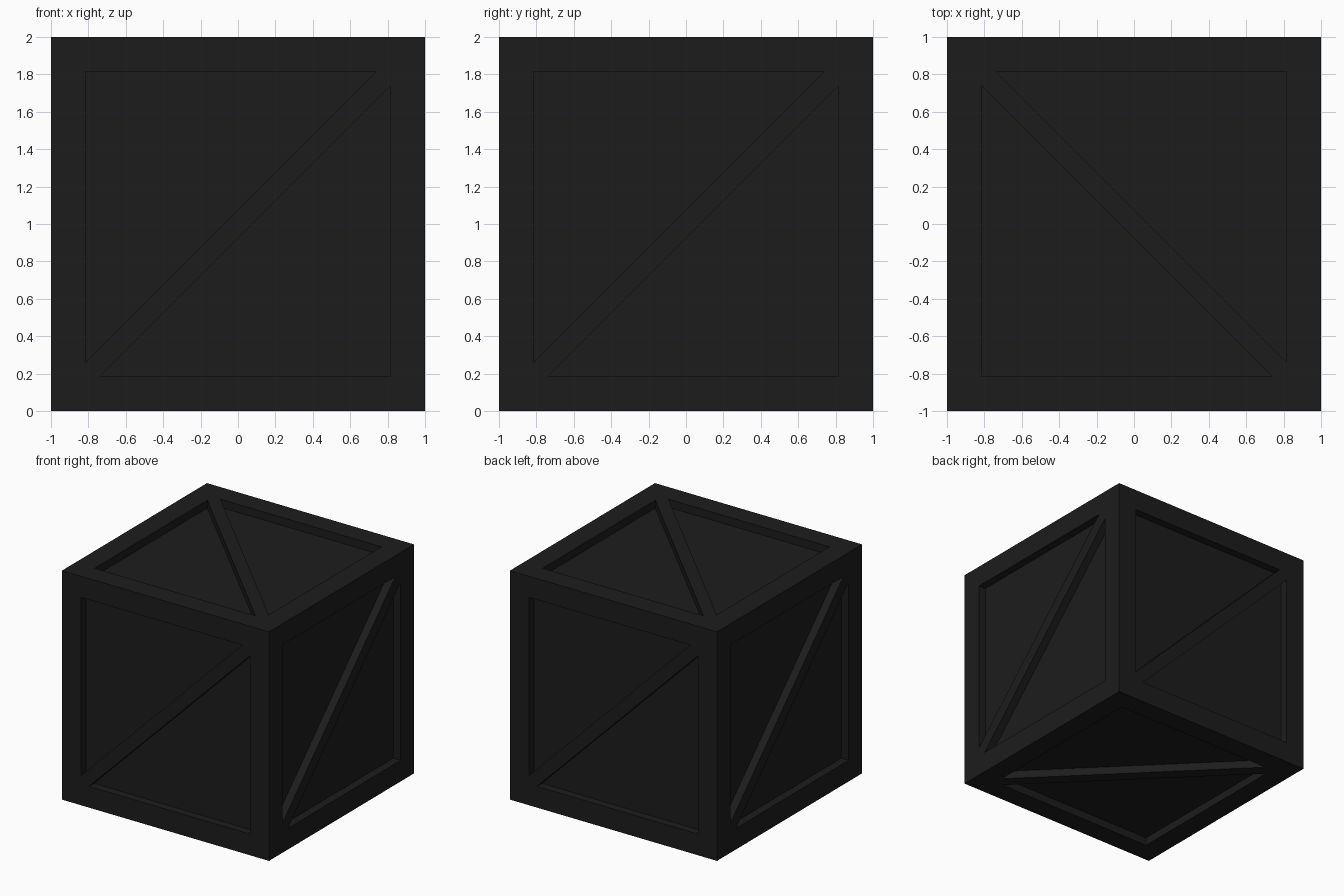
import bpy
import bmesh
from mathutils import Vector

if "Cube" in bpy.data.objects:
    bpy.data.objects.remove(bpy.data.objects["Cube"])

H = 0.815      # half width of the panel opening
G = 0.075      # clearance between panel corner and diagonal brace
DEPTH = 0.07   # panel recess

# Rim corners, then the two triangular openings, in side coordinates (u, v)
PTS = [(-1, -1), (1, -1), (1, 1), (-1, 1),
       (-H, H), (H - G, H), (-H, -H + G),
       (H, -H), (H, H - G), (-H + G, -H)]
FRAME = [(3, 0, 6, 4), (2, 3, 4, 5), (0, 1, 7, 9), (1, 2, 8, 7),
         (0, 9, 8, 2, 5, 6)]
PANELS = [(4, 6, 5), (7, 8, 9)]


def add_side(bm, normal, u):
    """One crate side: flush frame and brace with two sunken triangles."""
    n, u = Vector(normal), Vector(u)
    v = n.cross(u)
    centre = Vector((0, 0, 1)) + n
    verts = [bm.verts.new(centre + u * a + v * b) for a, b in PTS]
    for face in FRAME:
        bm.faces.new([verts[i] for i in face])
    for tri in PANELS:
        rim = [verts[i] for i in tri]
        low = [bm.verts.new(p.co - n * DEPTH) for p in rim]
        bm.faces.new(low)
        for i in range(3):
            j = (i + 1) % 3
            bm.faces.new((rim[i], rim[j], low[j], low[i]))


bm = bmesh.new()
# Front, right, back, left, top, bottom; braces run along u + v
for normal, u in [((0, -1, 0), (1, 0, 0)), ((1, 0, 0), (0, 1, 0)),
                  ((0, 1, 0), (-1, 0, 0)), ((-1, 0, 0), (0, -1, 0)),
                  ((0, 0, 1), (0, 1, 0)), ((0, 0, -1), (1, 0, 0))]:
    add_side(bm, normal, u)
bmesh.ops.remove_doubles(bm, verts=bm.verts, dist=0.0005)
bmesh.ops.recalc_face_normals(bm, faces=bm.faces)

mesh = bpy.data.meshes.new("crate")
bm.to_mesh(mesh)
bm.free()
crate = bpy.data.objects.new("crate", mesh)
bpy.context.collection.objects.link(crate)

# Near-black finish
mat = bpy.data.materials.new("dark_paint")
mat.diffuse_color = (0.012, 0.012, 0.012, 1)
mat.use_nodes = True
mat.node_tree.nodes["Principled BSDF"].inputs["Base Color"].default_value = mat.diffuse_color
mesh.materials.append(mat)
